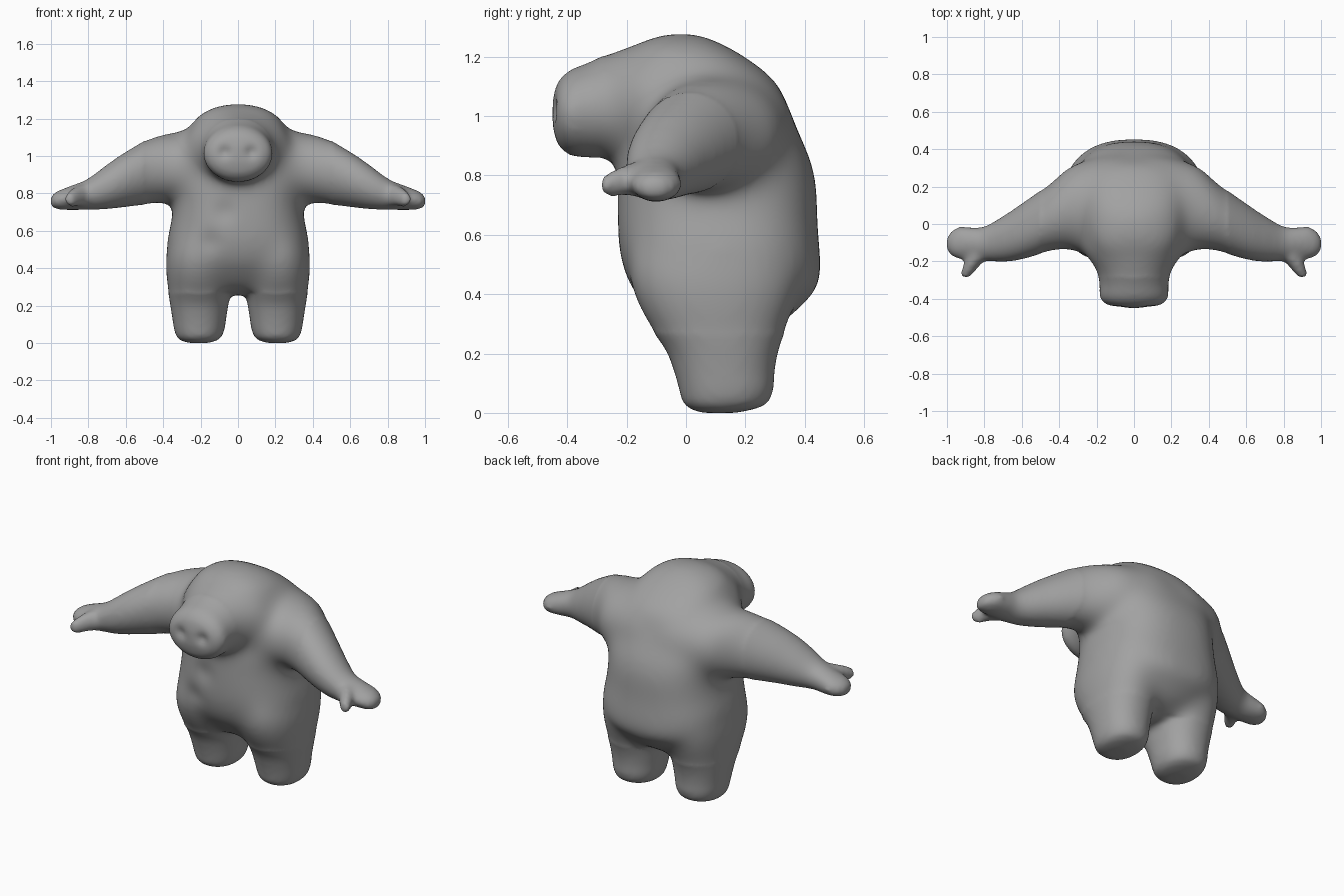
import bpy, bmesh, math
from mathutils import Vector

cube = bpy.data.objects.get("Cube")
if cube:
    bpy.data.objects.remove(cube, do_unlink=True)

grey = bpy.data.materials.new("plain grey")
grey.use_nodes = True
colour = (0.36, 0.36, 0.36, 1)
grey.diffuse_color = colour
grey.node_tree.nodes["Principled BSDF"].inputs["Base Color"].default_value = colour

SIDES = 40
STEPS = 4
bm = bmesh.new()


def smooth_rings(rings):
    """Add in-between rings on a curve through the given ones."""
    pts = [rings[0]] + rings + [rings[-1]]
    result = []
    for p, q, r, s in zip(pts, pts[1:], pts[2:], pts[3:]):
        for k in range(STEPS):
            t = k / STEPS
            result.append([b + t * ((c - a) + t * (2 * a - 5 * b + 4 * c - d
                           + t * (3 * (b - c) + d - a))) / 2
                           for a, b, c, d in zip(p, q, r, s)])
    return result + [rings[-1]]


def loft(axis, rings, side=1, power=2.0):
    """Skin rings of (position, centre a, radius a, centre b, radius b) along an axis."""
    loops = []
    for pos, ca, ra, cb, rb in smooth_rings(rings):
        loop = []
        for i in range(SIDES):
            t = 2 * math.pi * i / SIDES
            c, s = math.cos(t), math.sin(t)
            co = [ca + ra * math.copysign(abs(c) ** (2 / power), c),
                  cb + rb * math.copysign(abs(s) ** (2 / power), s)]
            co.insert(axis, pos)
            co[0] *= side
            loop.append(bm.verts.new(co))
        loops.append(loop)
    faces = [bm.faces.new(loops[0]), bm.faces.new(loops[-1])]
    for low, high in zip(loops, loops[1:]):
        for i in range(SIDES):
            j = (i + 1) % SIDES
            faces.append(bm.faces.new((low[i], low[j], high[j], high[i])))
    bmesh.ops.recalc_face_normals(bm, faces=faces)


# Torso with a humped back and an overhanging rump
torso = [(.255, .06, .02, .20), (.30, .16, -.08, .32), (.37, .26, -.145, .40),
         (.44, .35, -.195, .455), (.54, .38, -.225, .452), (.65, .357, -.232, .443),
         (.76, .342, -.232, .442), (.85, .352, -.228, .422), (.93, .357, -.20, .387),
         (1.02, .335, -.18, .348), (1.11, .287, -.19, .31), (1.19, .237, -.20, .215),
         (1.24, .18, -.17, .13), (1.27, .10, -.10, .065), (1.282, .03, -.04, .01)]
loft(2, [(z, 0, r, (f + b) / 2, (b - f) / 2) for z, r, f, b in torso], power=2.5)

# Head flaring from the cheeks to a blunt snout
loft(1, [(.05, 0, .22, 1.06, .18), (-.08, 0, .28, 1.05, .20),
         (-.15, 0, .27, 1.045, .20), (-.20, 0, .235, 1.04, .192),
         (-.26, 0, .197, 1.035, .178), (-.33, 0, .184, 1.02, .16),
         (-.385, 0, .186, 1.012, .147), (-.42, 0, .165, 1.01, .122),
         (-.44, 0, .12, 1.01, .088), (-.45, 0, .05, 1.01, .035)])

for side in (1, -1):
    # Leg
    loft(2, [(0, .21, .05, .11, .06), (.01, .21, .09, .12, .10),
             (.03, .208, .12, .132, .142), (.08, .207, .137, .136, .16),
             (.13, .207, .144, .13, .168), (.21, .207, .157, .122, .19),
             (.30, .207, .17, .107, .237), (.40, .205, .183, .10, .28),
             (.50, .20, .18, .10, .295), (.62, .18, .14, .10, .27),
             (.70, .17, .10, .10, .20)], side, 2.2)
    # Arm growing out of the upper back, and mitten hand
    loft(0, [(0, .09, .27, .94, .24), (.12, .09, .28, .94, .24),
             (.25, .087, .255, .937, .21), (.35, .085, .222, .935, .19),
             (.45, .035, .182, .925, .182), (.60, -.04, .15, .875, .148),
             (.70, -.08, .123, .835, .12), (.80, -.105, .092, .797, .084),
             (.87, -.10, .084, .78, .07), (.94, -.10, .086, .768, .056),
             (.985, -.105, .06, .76, .042), (1.006, -.105, .025, .757, .02)], side)
    # Thumb
    loft(1, [(-.08, .77, .05, .80, .05), (-.16, .825, .06, .79, .06),
             (-.22, .868, .046, .78, .052), (-.26, .89, .036, .77, .044),
             (-.29, .903, .022, .767, .027)], side)

mesh = bpy.data.meshes.new("body")
bm.to_mesh(mesh)
bm.free()
body = bpy.data.objects.new("body", mesh)
bpy.context.collection.objects.link(body)

# Fuse the parts into one soft skin
remesh = body.modifiers.new("fuse", 'REMESH')
remesh.mode = 'VOXEL'
remesh.voxel_size = 0.014
soften = body.modifiers.new("soften", 'SMOOTH')
soften.factor = 0.5
soften.iterations = 18
graph = bpy.context.evaluated_depsgraph_get()
skin = bpy.data.meshes.new_from_object(body.evaluated_get(graph))
body.modifiers.clear()
body.data = skin

# Blend the shoulders, neck and hips further
bm = bmesh.new()
bm.from_mesh(skin)
trunk = [v for v in bm.verts if abs(v.co.x) < .5 and v.co.y > -.28 and v.co.z > .27]
for _ in range(45):
    bmesh.ops.smooth_vert(bm, verts=trunk, factor=0.5, use_axis_x=True,
                          use_axis_y=True, use_axis_z=True)
bm.to_mesh(skin)
bm.free()


def dent(centre, radius, push):
    """Push the skin near a point with a soft falloff."""
    centre, push = Vector(centre), Vector(push)
    for v in skin.vertices:
        d = (v.co - centre).length / radius
        if d < 2.5:
            v.co += push * math.exp(-d * d)


# Nostrils and chest folds
for x in (-.07, .07):
    dent((x, -.44, 1.02), .032, (0, .018, 0))
dent((-.07, -.22, .70), .06, (0, .012, 0))
dent((-.15, -.21, .54), .06, (0, .012, 0))

# Stand the feet on the floor
floor = min(v.co.z for v in skin.vertices)
for v in skin.vertices:
    v.co.z -= floor

skin.materials.clear()
skin.materials.append(grey)
for p in skin.polygons:
    p.use_smooth = True
